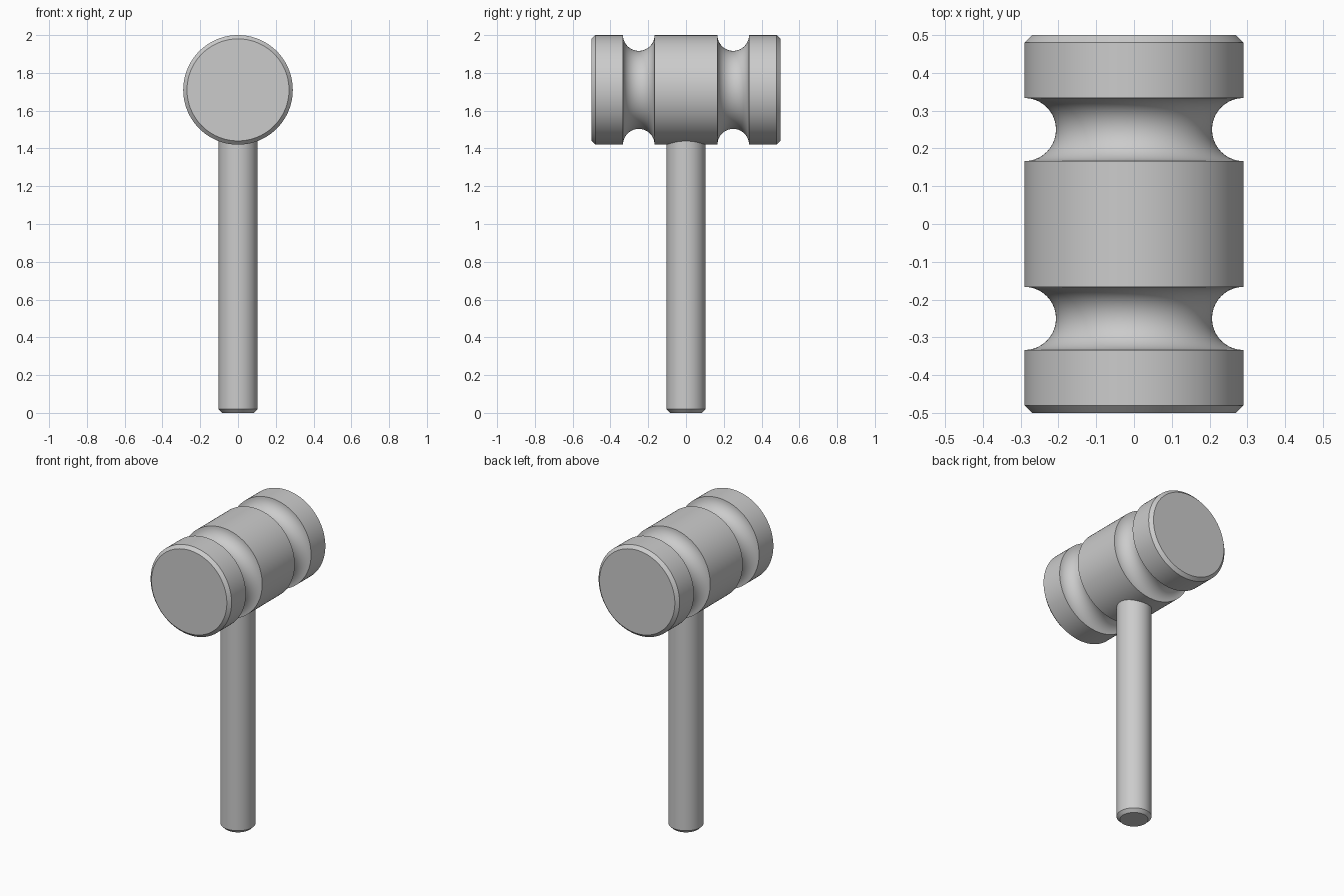
import bpy, bmesh, math

if "Cube" in bpy.data.objects:
    bpy.data.objects.remove(bpy.data.objects["Cube"])

SEGMENTS = 128


def lathe(name, profile, location=(0, 0, 0), tilt=0.0):
    """Revolve (radius, height) points around the local z axis, with flat end caps."""
    bm = bmesh.new()
    rings = []
    for r, h in profile:
        rings.append([bm.verts.new((r * math.cos(a), r * math.sin(a), h))
                      for a in (2 * math.pi * i / SEGMENTS for i in range(SEGMENTS))])
    for low, high in zip(rings, rings[1:]):
        for i in range(SEGMENTS):
            j = (i + 1) % SEGMENTS
            bm.faces.new((low[i], low[j], high[j], high[i]))
    bm.faces.new(rings[0][::-1])
    bm.faces.new(rings[-1])
    mesh = bpy.data.meshes.new(name)
    bm.to_mesh(mesh)
    bm.free()
    obj = bpy.data.objects.new(name, mesh)
    bpy.context.collection.objects.link(obj)
    obj.location = location
    obj.rotation_euler.x = tilt
    bpy.ops.object.select_all(action='DESELECT')
    obj.select_set(True)
    bpy.context.view_layer.objects.active = obj
    bpy.ops.object.shade_smooth_by_angle(angle=math.radians(30))
    return obj


# Mallet head: chamfered barrel with two half-round grooves
R, GROOVE, CHAMFER = 0.29, 0.0835, 0.02
STEPS = 20
half = [(R - GROOVE * math.sin(math.pi * k / STEPS),
         0.25 - GROOVE * math.cos(math.pi * k / STEPS)) for k in range(STEPS + 1)]
half += [(R, 0.5 - CHAMFER), (R - CHAMFER, 0.5)]
head_profile = [(r, -h) for r, h in reversed(half)] + half
lathe("mallet_head", head_profile, (0, 0, 2 - R), -math.pi / 2)

# Handle: chamfered foot, top end seated just inside the head
HR = 0.103
lathe("handle", [(HR - CHAMFER, 0), (HR, CHAMFER), (HR, 1.445)])
